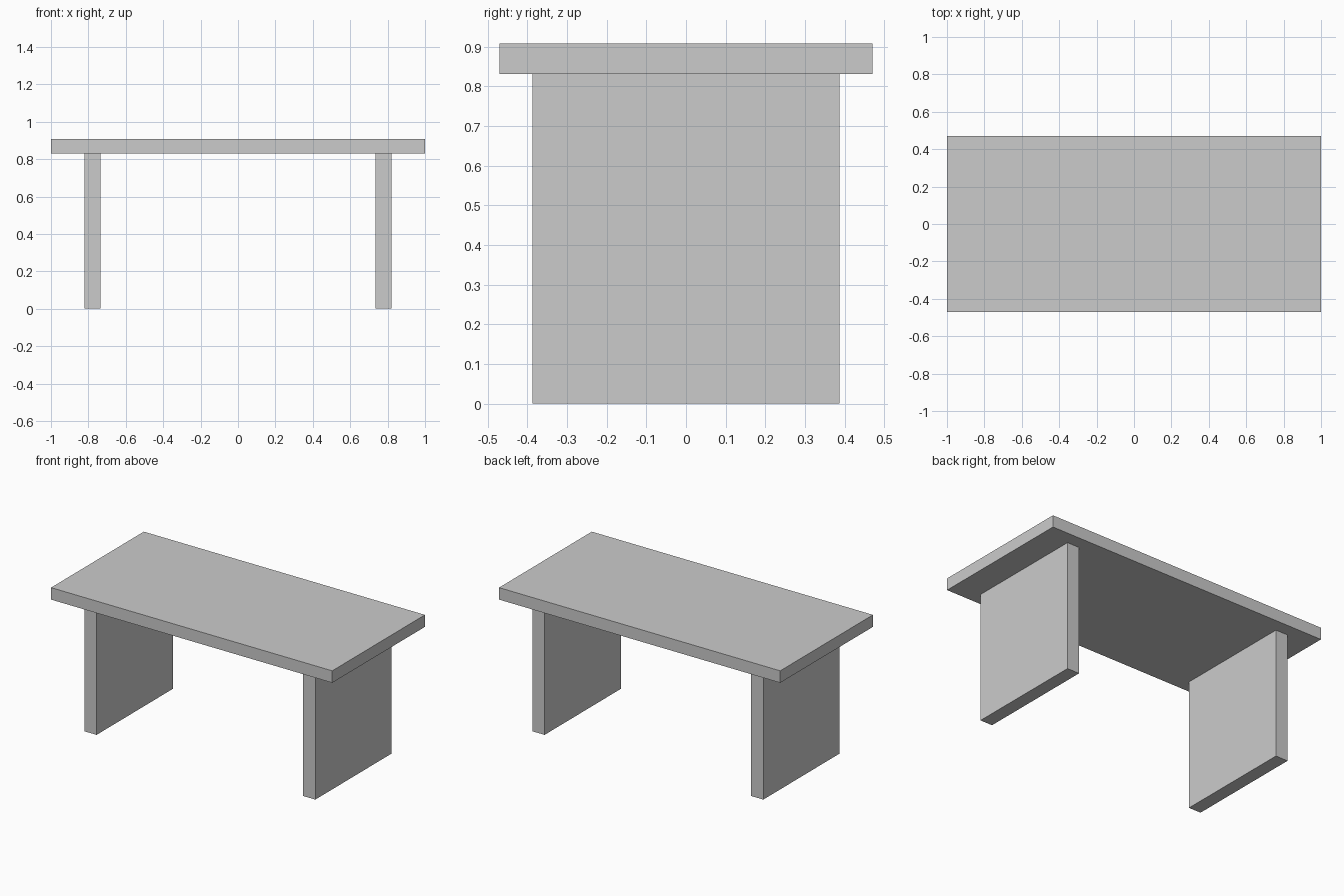
import bpy

if "Cube" in bpy.data.objects:
    bpy.data.objects.remove(bpy.data.objects["Cube"])

TOP_Z, UNDER_Z = 0.908, 0.831


def box(name, lo, hi):
    """Flat-faced box between two opposite corners."""
    bpy.ops.mesh.primitive_cube_add(size=1, location=[(a + b) / 2 for a, b in zip(lo, hi)])
    ob = bpy.context.object
    ob.name = name
    ob.scale = [b - a for a, b in zip(lo, hi)]
    bpy.ops.object.transform_apply(location=False, rotation=False, scale=True)
    return ob


# Table top
box("table_top", (-1, -0.471, UNDER_Z), (1, 0.471, TOP_Z))

# Slab legs, one at each end
for side, x in (("left", -0.778), ("right", 0.778)):
    box(f"{side}_leg_panel", (x - 0.043, -0.387, 0), (x + 0.043, 0.387, UNDER_Z))
